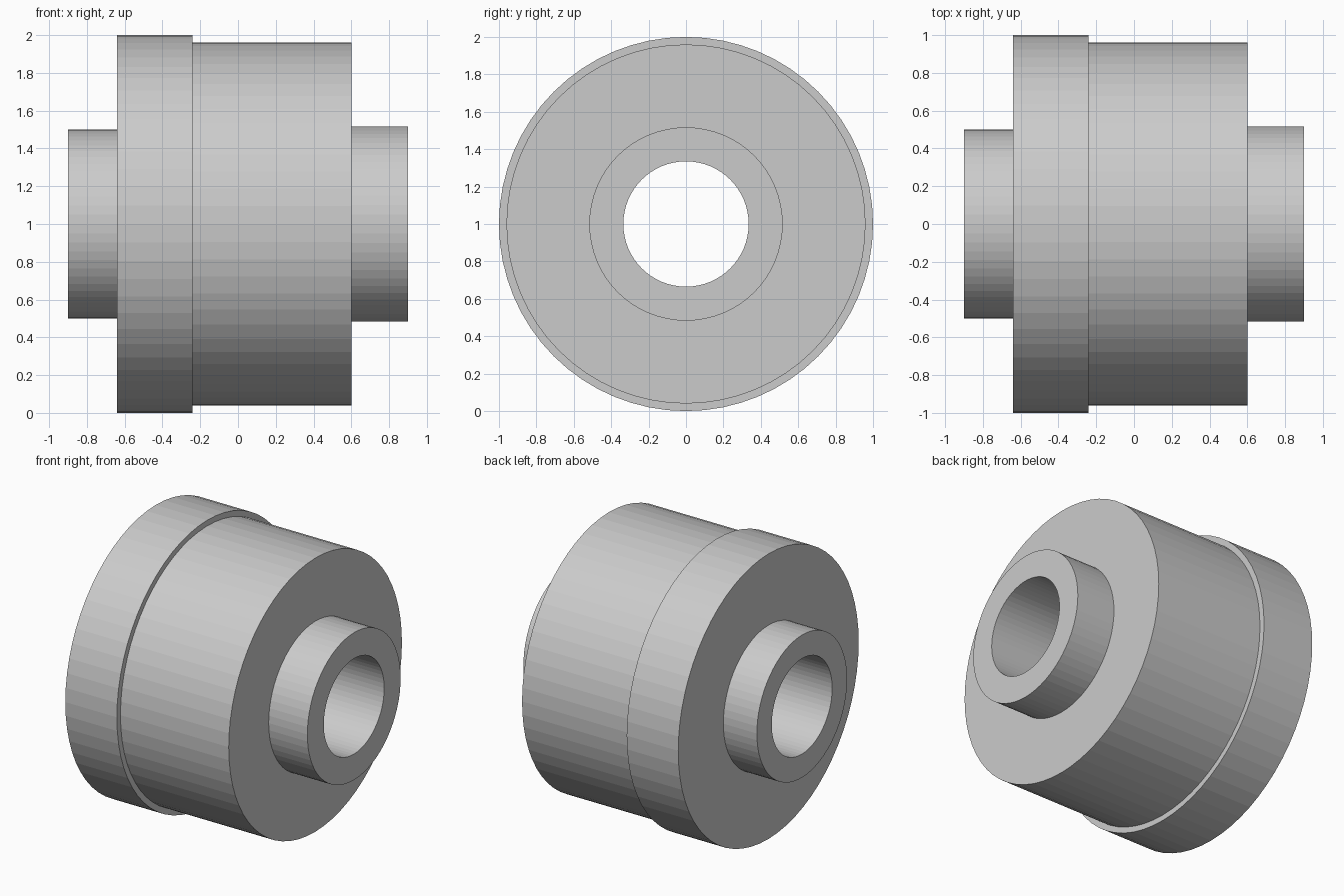
import bpy
import bmesh
from math import tau
from mathutils import Matrix, Vector

cube = bpy.data.objects.get("Cube")
if cube:
    bpy.data.objects.remove(cube, do_unlink=True)

SIDES = 64
BORE = 0.335

# Closed half-section as (position along x, radius)
profile = [
    (-0.90, BORE), (-0.90, 0.50),   # left hub
    (-0.64, 0.50), (-0.64, 1.00),   # flange
    (-0.24, 1.00), (-0.24, 0.96),   # drum
    (0.60, 0.96), (0.60, 0.517),    # right hub
    (0.90, 0.517), (0.90, BORE),
]


def lathe_x(name, section, sides, centre):
    """Revolve a closed section about the x axis."""
    bm = bmesh.new()
    rings = []
    for i in range(sides):
        turn = Matrix.Rotation(tau * i / sides, 3, 'X')
        rings.append([bm.verts.new(turn @ Vector((x, 0, r))) for x, r in section])
    count = len(section)
    for i, ring in enumerate(rings):
        after = rings[(i + 1) % sides]
        for j in range(count):
            k = (j + 1) % count
            bm.faces.new((ring[j], ring[k], after[k], after[j]))
    bmesh.ops.recalc_face_normals(bm, faces=bm.faces)
    mesh = bpy.data.meshes.new(name)
    bm.to_mesh(mesh)
    bm.free()
    obj = bpy.data.objects.new(name, mesh)
    obj.location = centre
    bpy.context.collection.objects.link(obj)
    return obj


# Stepped bushing with a through bore
lathe_x("flanged_bushing", profile, SIDES, (0, 0, 1))
